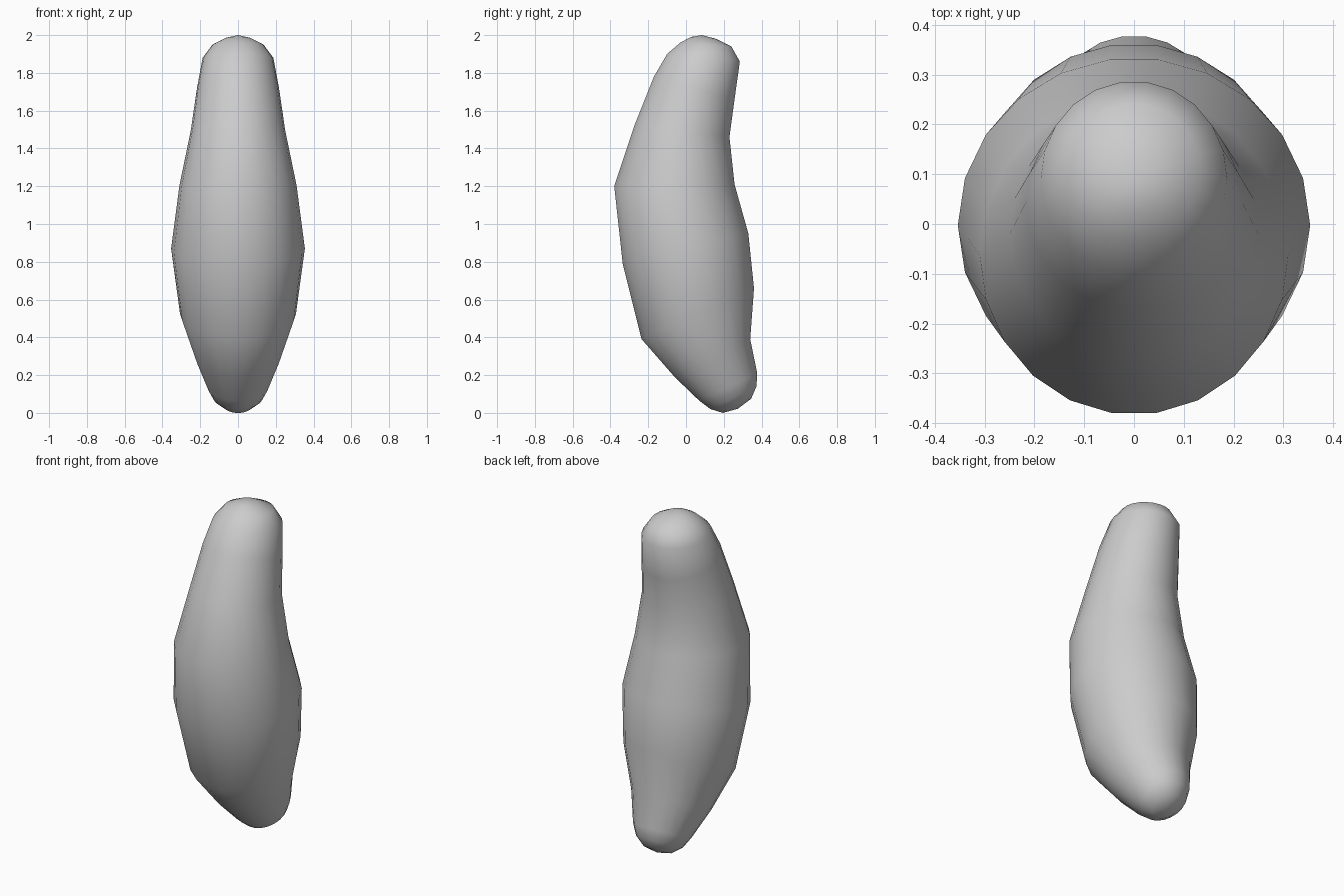
import bpy, bmesh
from math import sin, cos, pi

if "Cube" in bpy.data.objects:
    bpy.data.objects.remove(bpy.data.objects["Cube"])

SIDES = 22

# Tilted cross-sections, top to bottom: front y, front z, back y, back z, half width
RINGS = [
    (0.025, 1.99, 0.16, 1.98, 0.065),
    (-0.03, 1.96, 0.24, 1.94, 0.135),
    (-0.10, 1.90, 0.285, 1.86, 0.187),
    (-0.17, 1.78, 0.257, 1.66, 0.217),
    (-0.27, 1.53, 0.23, 1.46, 0.25),
    (-0.38, 1.20, 0.257, 1.21, 0.31),
    (-0.335, 0.79, 0.33, 0.95, 0.354),
    (-0.235, 0.39, 0.36, 0.66, 0.307),
    (-0.06, 0.19, 0.34, 0.39, 0.225),
    (0.07, 0.065, 0.377, 0.21, 0.162),
    (0.13, 0.02, 0.373, 0.14, 0.13),
    (0.195, 0.0, 0.345, 0.075, 0.075),
]
TOP_POLE = (0, 0.085, 2.0)
BOTTOM_POLE = (0, 0.275, 0.022)


def make_ring(bm, fy, fz, by, bz, w):
    """Elliptical ring spanning the front and back outline points."""
    cy, cz = (fy + by) / 2, (fz + bz) / 2
    k = 1 / cos(pi / SIDES)
    dy, dz = (by - fy) / 2 * k, (bz - fz) / 2 * k
    verts = []
    for i in range(SIDES):
        a = 2 * pi * i / SIDES
        verts.append(bm.verts.new((w * cos(a), cy + dy * sin(a), cz + dz * sin(a))))
    return verts


# Curved banana-like body lofted through the rings
bm = bmesh.new()
rings = [make_ring(bm, *r) for r in RINGS]
top = bm.verts.new(TOP_POLE)
bottom = bm.verts.new(BOTTOM_POLE)
for i in range(SIDES):
    j = (i + 1) % SIDES
    for a, b in zip(rings, rings[1:]):
        bm.faces.new((a[i], b[i], b[j], a[j]))
    # Rounded end caps
    bm.faces.new((top, rings[0][i], rings[0][j]))
    bm.faces.new((bottom, rings[-1][j], rings[-1][i]))
bmesh.ops.recalc_face_normals(bm, faces=bm.faces[:])
for f in bm.faces:
    f.smooth = True

mesh = bpy.data.meshes.new("curved_body")
bm.to_mesh(mesh)
bm.free()
body = bpy.data.objects.new("curved_body", mesh)
bpy.context.collection.objects.link(body)
